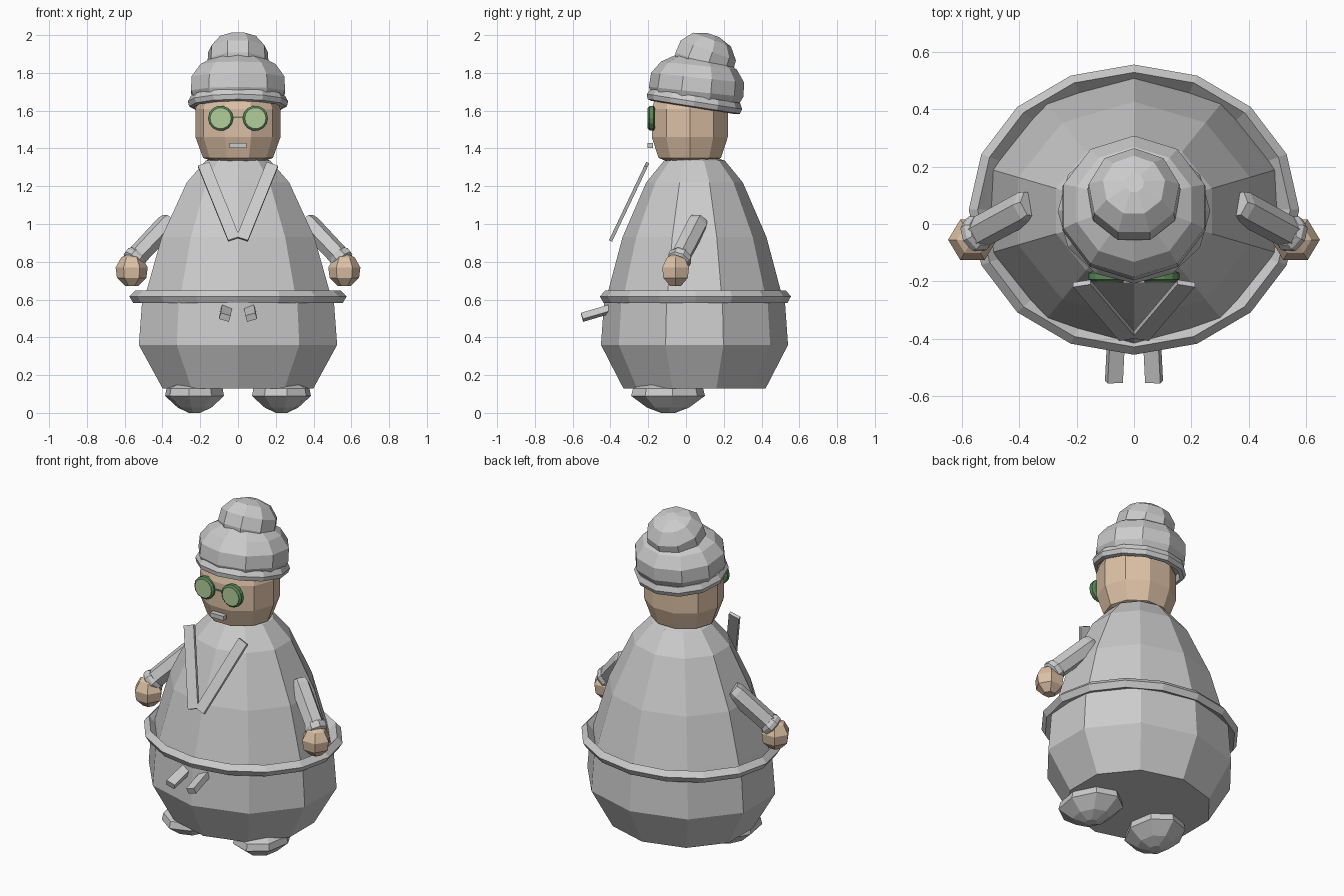
import bpy, bmesh, math
from mathutils import Vector, Matrix

if "Cube" in bpy.data.objects:
    bpy.data.objects.remove(bpy.data.objects["Cube"])


def material(name, rgb):
    m = bpy.data.materials.new(name)
    m.diffuse_color = (*rgb, 1)
    m.use_nodes = True
    m.node_tree.nodes["Principled BSDF"].inputs["Base Color"].default_value = m.diffuse_color
    return m


SKIN = material("skin", (0.72, 0.53, 0.38))
RIM = material("dark_green", (0.10, 0.25, 0.10))
LENS = material("pale_green", (0.45, 0.62, 0.33))


def make_object(name, bm, mat=None, matrix=None):
    bmesh.ops.recalc_face_normals(bm, faces=bm.faces)
    me = bpy.data.meshes.new(name)
    bm.to_mesh(me)
    bm.free()
    ob = bpy.data.objects.new(name, me)
    bpy.context.collection.objects.link(ob)
    if mat:
        me.materials.append(mat)
    if matrix:
        ob.matrix_world = matrix
    return ob


def lathe(name, profile, n, loc=(0, 0, 0), depth=1.0, phase=0.0, mat=None,
          rot=None, closed=False):
    """Rings of n points from (radius, z) pairs; depth scales y."""
    bm = bmesh.new()
    rings = []
    for r, z in profile:
        rings.append([bm.verts.new((r * math.cos(phase + math.tau * i / n),
                                    depth * r * math.sin(phase + math.tau * i / n), z))
                      for i in range(n)])
    pairs = list(zip(rings, rings[1:]))
    if closed:
        pairs.append((rings[-1], rings[0]))
    for a, b in pairs:
        for i in range(n):
            j = (i + 1) % n
            bm.faces.new((a[i], a[j], b[j], b[i]))
    if not closed:
        bm.faces.new(rings[0])
        bm.faces.new(rings[-1])
    m = Matrix.Translation(loc)
    if rot:
        m = m @ rot
    return make_object(name, bm, mat, m)


def bar(name, a, b, side, width, thick):
    """Box from a to b, its width lying along the side direction."""
    a, b = Vector(a), Vector(b)
    d = (b - a).normalized()
    s = Vector(side)
    s = (s - d * s.dot(d)).normalized()
    t = d.cross(s)
    bm = bmesh.new()
    bmesh.ops.create_cube(bm, size=1)
    m = Matrix((s * width, t * thick, b - a)).transposed().to_4x4()
    m.translation = (a + b) / 2
    bm.transform(m)
    return make_object(name, bm)


def tilt(deg):
    return Matrix.Rotation(math.radians(deg), 4, 'X')


# Robe: ten sides, with a corner at the front
P = math.pi / 2
lathe("robe_skirt", [(0.42, 0.13), (0.552, 0.36), (0.533, 0.60)], 10,
      (0, 0.045, 0), 0.897, P)
lathe("robe_top", [(0.525, 0.59), (0.508, 0.65), (0.425, 0.93), (0.285, 1.22),
                   (0.18, 1.335), (0.10, 1.36)], 10, (0, 0.045, 0), 0.897, P)

# Belt ring
lathe("belt", [(0.545, 0.648), (0.576, 0.617), (0.555, 0.583), (0.50, 0.60)], 16,
      (0, 0.05, 0), 0.878, 0, closed=True)

# Head
lathe("head", [(0.13, 1.33), (0.185, 1.35), (0.225, 1.46), (0.225, 1.61), (0.20, 1.68)],
      10, (0, 0.02, 0), 0.94, 0, SKIN)

# Hat: brim, dome and bobble
lathe("hat_brim", [(0.235, -0.032), (0.258, -0.026), (0.266, 0.0), (0.25, 0.03),
                   (0.215, 0.02)], 12, (0, 0.045, 1.648), 0.96, 0, rot=tilt(-9), closed=True)
lathe("hat_dome", [(0.235, -0.02), (0.262, 0.035), (0.258, 0.11), (0.21, 0.175),
                   (0.12, 0.225)], 10, (0, 0.05, 1.665), 0.96, P, rot=tilt(-6))
lathe("hat_bobble", [(0.15, -0.04), (0.165, 0.0), (0.16, 0.07), (0.11, 0.13), (0.035, 0.155)],
      9, (0, 0.09, 1.855), 1, P, rot=tilt(-20))

# Mouth
bar("mouth", (-0.045, -0.19, 1.415), (0.045, -0.19, 1.415), (0, 1, 0), 0.03, 0.026)
bar("glasses_bridge", (-0.04, -0.182, 1.565), (0.04, -0.182, 1.565), (0, 1, 0), 0.01, 0.008
    ).data.materials.append(RIM)

for side, s in (("left", -1), ("right", 1)):
    # Glasses
    lathe(side + "_glasses_rim", [(0.055, -0.018), (0.067, -0.012), (0.067, 0.010), (0.056, 0.018)],
          14, (s * 0.092, -0.183, 1.56), mat=RIM, rot=tilt(90))
    lathe(side + "_lens", [(0.056, -0.005), (0.056, 0.005)], 14,
          (s * 0.092, -0.199, 1.56), mat=LENS, rot=tilt(90))
    # Lapel and hanging belt end
    bar(side + "_lapel", (s * 0.182, -0.207, 1.315), (s * 0.022, -0.395, 0.92),
        (1, 0, 0), 0.064, 0.018)
    bar(side + "_belt_end", (s * 0.062, -0.39, 0.553), (s * 0.07, -0.55, 0.506),
        (1, 0, s * 0.3), 0.055, 0.035)
    # Arm, cuff and hand
    a, b = Vector((s * 0.365, 0.065, 1.01)), Vector((s * 0.55, -0.035, 0.815))
    turn = (b - a).to_track_quat('Z', 'Y').to_matrix().to_4x4()
    lathe(side + "_sleeve", [(0.05, -0.01), (0.058, 0.02), (0.056, (b - a).length)], 6, a, rot=turn)
    lathe(side + "_cuff", [(0.056, -0.03), (0.066, -0.012), (0.063, 0.012), (0.05, 0.02)], 8, b, rot=turn)
    lathe(side + "_hand", [(0.035, -0.082), (0.078, -0.04), (0.085, 0.015), (0.055, 0.068),
                           (0.03, 0.08)], 6, (s * 0.563, -0.055, 0.755), 0.96, 0, SKIN)
    # Foot
    lathe(side + "_foot", [(0.03, 0.0), (0.09, 0.028), (0.158, 0.09), (0.15, 0.13), (0.08, 0.165)],
          8, (s * 0.23, -0.095, 0), 1.25, 0, rot=Matrix.Rotation(s * 0.15, 4, 'Z'))
